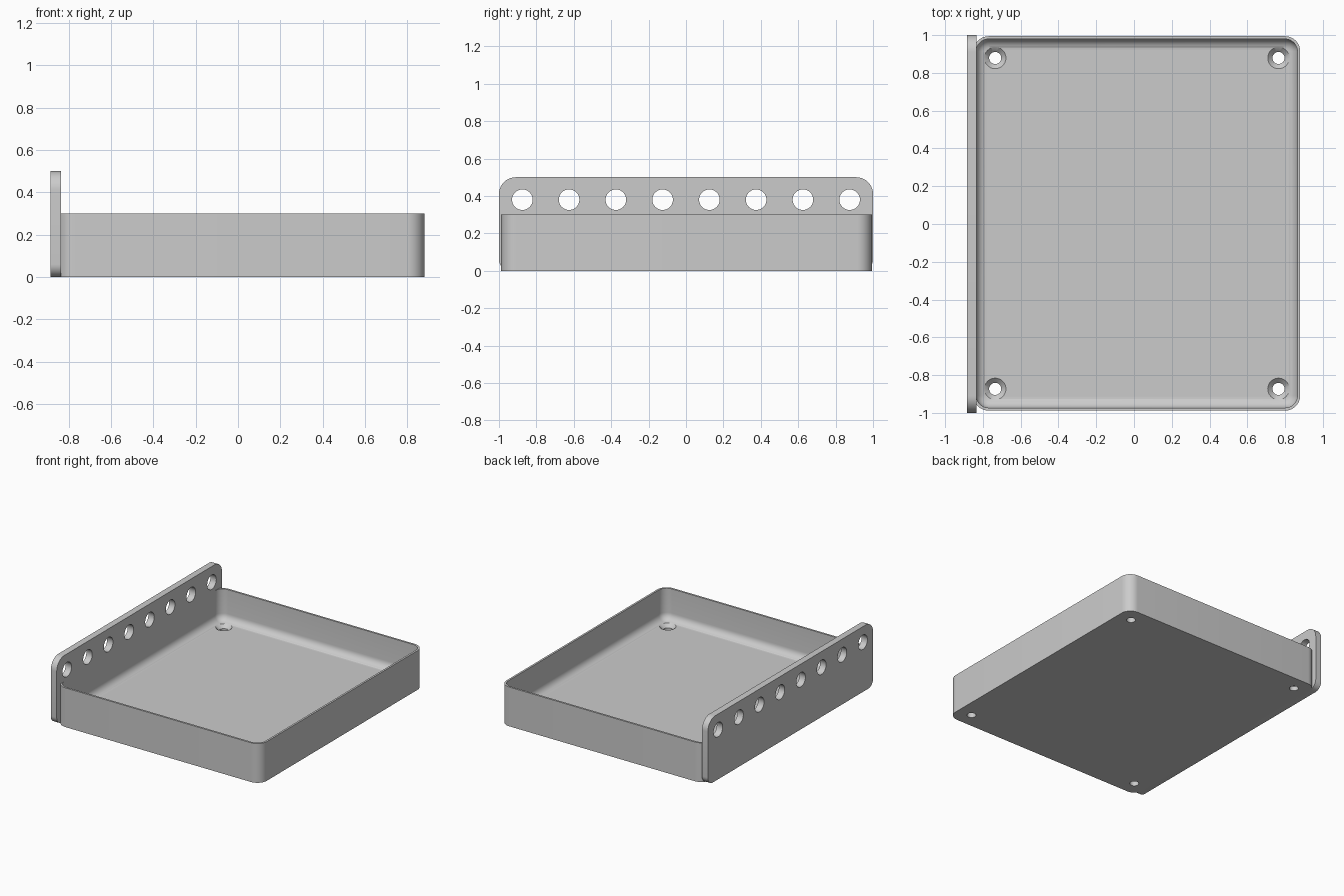
import bpy, bmesh, math
from mathutils import Matrix

cube = bpy.data.objects.get("Cube")
if cube:
    bpy.data.objects.remove(cube, do_unlink=True)

grey = bpy.data.materials.new("light grey")
grey.use_nodes = True
grey.diffuse_color = (0.6, 0.6, 0.6, 1)
grey.node_tree.nodes["Principled BSDF"].inputs["Base Color"].default_value = (0.6, 0.6, 0.6, 1)


def make_object(name, bm):
    bmesh.ops.recalc_face_normals(bm, faces=bm.faces)
    mesh = bpy.data.meshes.new(name)
    bm.to_mesh(mesh)
    bm.free()
    mesh.materials.append(grey)
    obj = bpy.data.objects.new(name, mesh)
    bpy.context.collection.objects.link(obj)
    return obj


def rounded_rect(u0, u1, v0, v1, low_r, high_r, steps=10):
    """Outline points; low_r rounds the corners at v0, high_r those at v1."""
    corners = [(u1 - high_r, v1 - high_r, high_r), (u0 + high_r, v1 - high_r, high_r),
               (u0 + low_r, v0 + low_r, low_r), (u1 - low_r, v0 + low_r, low_r)]
    points = []
    for quarter, (cu, cv, r) in enumerate(corners):
        for i in range(steps + 1):
            a = (quarter + i / steps) * math.pi / 2
            points.append((cu + r * math.cos(a), cv + r * math.sin(a)))
    return points


def loft(name, rings):
    """Skin a stack of equal-length rings and cap both ends."""
    bm = bmesh.new()
    loops = [[bm.verts.new(p) for p in ring] for ring in rings]
    for a, b in zip(loops, loops[1:]):
        for i in range(len(a)):
            j = (i + 1) % len(a)
            bm.faces.new((a[i], a[j], b[j], b[i]))
    bm.faces.new(loops[0])
    bm.faces.new(loops[-1])
    return make_object(name, bm)


def add_cone(bm, r1, r2, depth, matrix):
    bmesh.ops.create_cone(bm, cap_ends=True, segments=32, radius1=r1, radius2=r2,
                          depth=depth, matrix=matrix)


def cut_and_shade(obj, cutters):
    bpy.context.view_layer.objects.active = obj
    for cutter in cutters:
        cutter.hide_render = True
        mod = obj.modifiers.new("holes", "BOOLEAN")
        mod.operation, mod.solver, mod.object = "DIFFERENCE", "EXACT", cutter
        bpy.ops.object.modifier_apply(modifier=mod.name)
        bpy.data.objects.remove(cutter, do_unlink=True)
    bpy.ops.object.select_all(action="DESELECT")
    obj.select_set(True)
    bpy.ops.object.shade_smooth_by_angle(angle=math.radians(30))


# Tray: outer wall, thin rim, inner wall and a fillet running into the floor
LEFT, RIGHT, FRONT, BACK = -0.85, 0.88, -0.988, 0.994
HEIGHT, FLOOR, WALL, CORNER, FILLET = 0.3, 0.06, 0.015, 0.08, 0.055


def tray_ring(inset, z):
    r = CORNER - inset
    return [(x, y, z) for x, y in rounded_rect(LEFT + inset, RIGHT - inset,
                                               FRONT + inset, BACK - inset, r, r)]


rings = [tray_ring(0, 0), tray_ring(0, HEIGHT), tray_ring(WALL, HEIGHT)]
for i in range(9):
    a = i / 8 * math.pi / 2
    rings.append(tray_ring(WALL + FILLET * (1 - math.cos(a)),
                           FLOOR + FILLET * (1 - math.sin(a))))
tray = loft("tray", rings)

# Countersunk screw holes in the tray floor
shafts, sinks = bmesh.new(), bmesh.new()
for x in (-0.735, 0.765):
    for y in (-0.873, 0.879):
        add_cone(shafts, 0.032, 0.032, 0.4, Matrix.Translation((x, y, 0)))
        add_cone(sinks, 0.032, 0.072, 0.04, Matrix.Translation((x, y, 0.055)))
cut_and_shade(tray, [make_object("shaft_cutter", shafts), make_object("sink_cutter", sinks)])

# Side plate with rounded corners
outline = rounded_rect(-1, 1, 0, 0.5, 0.06, 0.09)
plate = loft("side_plate", [[(x, y, z) for y, z in outline] for x in (-0.885, -0.835)])

# Row of round holes through the plate
holes = bmesh.new()
for i in range(8):
    add_cone(holes, 0.055, 0.055, 0.2,
             Matrix.Translation((-0.86, -0.875 + 0.25 * i, 0.38)) @ Matrix.Rotation(math.pi / 2, 4, "Y"))
cut_and_shade(plate, [make_object("plate_hole_cutter", holes)])
